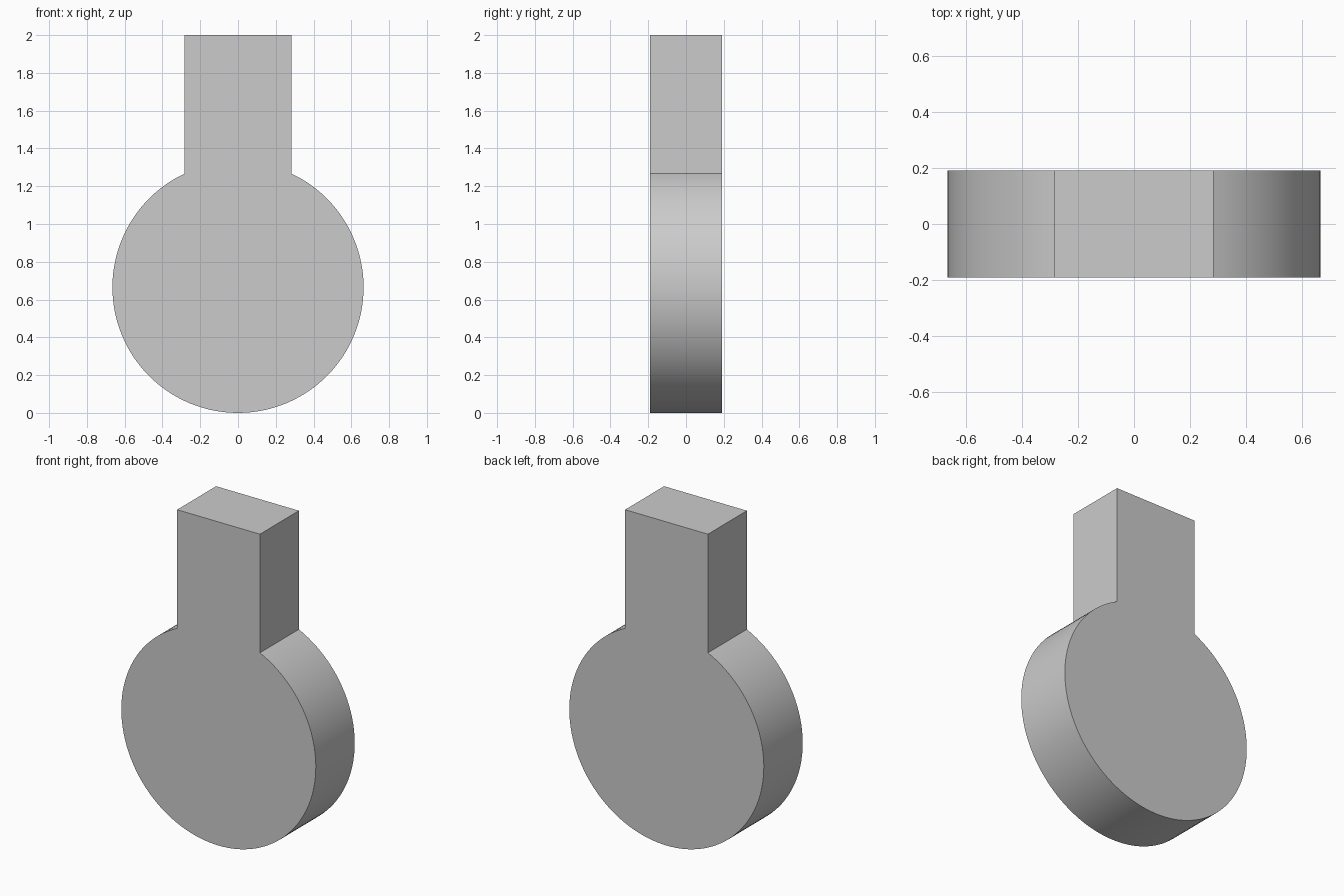
import bpy
import bmesh
import math

cube = bpy.data.objects.get("Cube")
if cube:
    bpy.data.objects.remove(cube, do_unlink=True)

RADIUS = 0.665
HALF_NECK = 0.283
HALF_DEPTH = 0.19
TOP = 2.0
SEGMENTS = 96

# Plain grey material
grey = bpy.data.materials.new("light_grey")
grey.use_nodes = True
colour = (0.6, 0.6, 0.6, 1)
grey.diffuse_color = colour
grey.node_tree.nodes["Principled BSDF"].inputs["Base Color"].default_value = colour

# Keyhole outline: a disc arc that runs from one neck corner to the other
gap = math.asin(HALF_NECK / RADIUS)
outline = [(-HALF_NECK, TOP), (HALF_NECK, TOP)]
for i in range(SEGMENTS + 1):
    a = gap + (2 * math.pi - 2 * gap) * i / SEGMENTS
    outline.append((RADIUS * math.sin(a), RADIUS + RADIUS * math.cos(a)))

# Extrude the outline through the depth
bm = bmesh.new()
front = bm.faces.new([bm.verts.new((x, -HALF_DEPTH, z)) for x, z in outline])
result = bmesh.ops.extrude_face_region(bm, geom=[front], use_keep_orig=True)
back = [g for g in result["geom"] if isinstance(g, bmesh.types.BMVert)]
bmesh.ops.translate(bm, verts=back, vec=(0, 2 * HALF_DEPTH, 0))
bmesh.ops.recalc_face_normals(bm, faces=bm.faces)

mesh = bpy.data.meshes.new("keyhole_block")
bm.to_mesh(mesh)
bm.free()
mesh.materials.append(grey)
block = bpy.data.objects.new("keyhole_block", mesh)
bpy.context.collection.objects.link(block)

# Smooth round rim with sharp edges kept
bpy.ops.object.select_all(action="DESELECT")
block.select_set(True)
bpy.context.view_layer.objects.active = block
bpy.ops.object.shade_smooth_by_angle(angle=math.radians(30))
